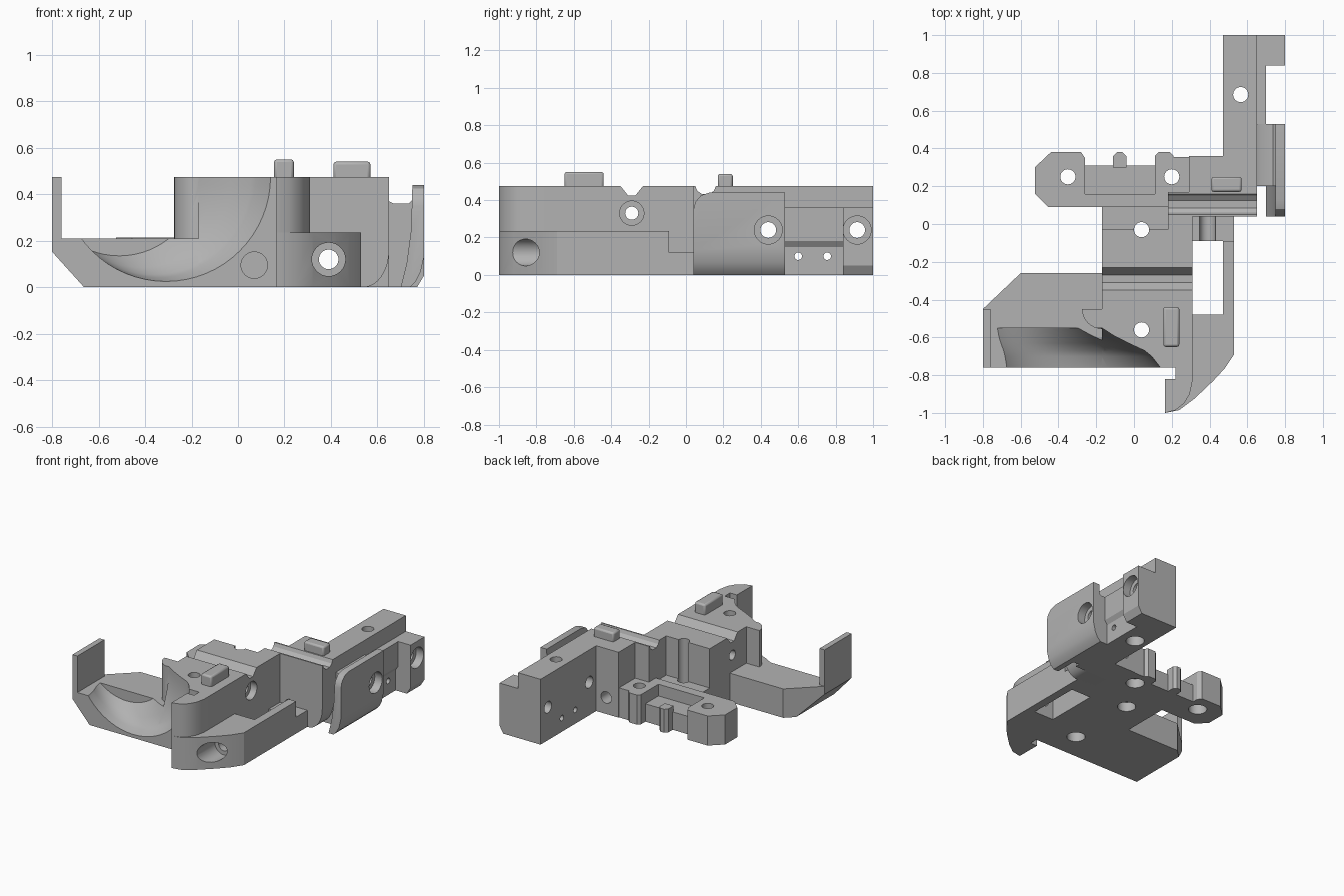
import bpy, bmesh, math
from mathutils import Vector

if "Cube" in bpy.data.objects:
    bpy.data.objects.remove(bpy.data.objects["Cube"])

grey = bpy.data.materials.new("plain_grey")
grey.use_nodes = True
grey.diffuse_color = (0.45, 0.45, 0.45, 1)
grey.node_tree.nodes["Principled BSDF"].inputs["Base Color"].default_value = (0.45, 0.45, 0.45, 1)
parts, cutters = [], []


def place(axis, a, b, t):
    return {"x": (t, a, b), "y": (a, t, b), "z": (a, b, t)}[axis]


def loft(name, rings, group):
    """Closed solid through rings that share one point count."""
    bm = bmesh.new()
    rows = [[bm.verts.new(p) for p in ring] for ring in rings]
    n = len(rows[0])
    for low, high in zip(rows, rows[1:]):
        for i in range(n):
            j = (i + 1) % n
            bm.faces.new((low[i], low[j], high[j], high[i]))
    bm.faces.new(rows[0])
    bm.faces.new(rows[-1])
    bmesh.ops.recalc_face_normals(bm, faces=bm.faces)
    mesh = bpy.data.meshes.new(name)
    bm.to_mesh(mesh)
    bm.free()
    mesh.materials.append(grey)
    ob = bpy.data.objects.new(name, mesh)
    bpy.context.collection.objects.link(ob)
    group.append(ob)
    return ob


def prism(name, axis, pts, lo, hi, group=parts):
    return loft(name, [[place(axis, a, b, t) for a, b in pts] for t in (lo, hi)], group)


def box(name, x0, x1, y0, y1, z0, z1):
    return prism(name, "z", [(x0, y0), (x1, y0), (x1, y1), (x0, y1)], z0, z1)


def circle(a, b, r, n=32):
    return [(a + r * math.cos(math.tau * i / n), b + r * math.sin(math.tau * i / n)) for i in range(n)]


def drill(axis, a, b, r, lo, hi):
    prism("drill", axis, circle(a, b, r), lo, hi, cutters)


def bounds(ob):
    return [(min(c), max(c)) for c in zip(*[v.co for v in ob.data.vertices])]


def touching(a, b):
    return all(p[0] < q[1] and q[0] < p[1] for p, q in zip(bounds(a), bounds(b)))


def cut(ob, tools):
    tools = [t for t in tools if touching(ob, t)]
    for t in tools:
        mod = ob.modifiers.new("cut", "BOOLEAN")
        mod.operation, mod.solver, mod.object = "DIFFERENCE", "EXACT", t
    if tools:
        bpy.context.view_layer.update()
        done = bpy.data.meshes.new_from_object(ob.evaluated_get(bpy.context.evaluated_depsgraph_get()))
        ob.modifiers.clear()
        ob.data = done


# Central body with a V groove across its top
body = prism("main_body", "x", [(-.76, 0), (-.03, 0), (-.03, .475), (-.23, .475), (-.27, .425),
                                (-.31, .425), (-.35, .475), (-.76, .475)], -.17, .31)
box("body_link", .18, .31, -.04, .05, 0, .475)
box("rear_bridge", -.17, .2, -.04, .1, 0, .19)
corner = [(-.16, -.45)] + [(-.17 - .105 * math.sin(t * math.pi / 16), -.45 - .105 * math.cos(t * math.pi / 16))
                           for t in range(9)]
round_corner = prism("body_round_corner", "z", corner, .1, .475)

# Low wing with its upright end wall
wing = prism("wing", "z", [(-.8, -.76), (-.15, -.76), (-.15, -.26), (-.6, -.26), (-.8, -.45)], 0, .21)
wing_chamfer = prism("wing_chamfer", "y", [(-.82, -.03), (-.635, -.03), (-.82, .175)], -1, 0, [])
cut(wing, [wing_chamfer])

# Tapering scoop through wing and body
scoop_rings = []
for y, t in ((-.78, 0), (-.76, 0), (-.70, .15), (-.67, .27), (-.63, .55), (-.59, .8), (-.55, 1)):
    scoop_rings.append([(a, y, b) for a, b in circle(-.31 - .2 * t, .475, .45 - .11 * t, 64)])
scoop = loft("scoop", scoop_rings, [])
for ob in (body, round_corner, wing):
    cut(ob, [scoop])
prism("wing_end_wall", "z", [(-.8, -.76), (-.76, -.76), (-.76, -.45), (-.8, -.45)], .152, .475)

# Front nose and side step
prism("front_nose", "z", [(.165, -1), (.22, -.985), (.265, -.95), (.295, -.9), (.31, -.83), (.31, -.75),
                          (.22, -.75), (.22, -.82), (.165, -.82)], 0, .475)
prism("side_step", "z", [(.165, -1), (.24, -.985), (.32, -.925), (.42, -.83), (.48, -.765), (.53, -.69),
                         (.53, -.48), (.3, -.48), (.3, -.82), (.165, -.82)], 0, .235)
box("side_rail", .47, .53, -.49, -.09, 0, .235)
box("rail_foot", .3, .53, -.09, .05, 0, .12)

# Cross wall with a rounded groove on top
wall = prism("cross_wall", "x", [(.04, 0), (.17, 0), (.17, .475), (.16, .475), (.15, .45), (.125, .432),
                                 (.085, .432), (.06, .45), (.05, .475), (.04, .475)], .18, .65)
arc = [(.54 + .11 * math.sin(t * math.pi / 16), .16 - .16 * math.cos(t * math.pi / 16)) for t in range(9)]
wall_round = prism("wall_round", "y", [(.54, -.03), (.68, -.03), (.68, .16)] + arc[::-1], 0, .165, [])
cut(wall, [wall_round])
prism("rear_arm", "z", [(.29, .165), (.65, .165), (.65, 1), (.47, 1), (.47, .36), (.29, .36)], 0, .475)

# Outer plate, pocket and end block on the arm
flank = [(.74, 0), (.765, .025), (.785, .065), (.8, .13)]
plate = prism("hook_plate", "y", [(.70, 0)] + flank + [(.8, .44), (.75, .44), (.745, .25), (.725, .1)], .04, .53)
plate_round = prism("plate_round", "x", [(.03, .33), (.04, .35), (.05, .39), (.08, .425), (.13, .441),
                                         (.13, .47), (.03, .47)], .6, .9, [])
cut(plate, [plate_round])
prism("plate_mount", "y", [(.64, 0)] + flank + [(.8, .35), (.75, .375), (.735, .36), (.67, .36), (.64, .375)], .2, .53)
prism("pocket_floor", "y", [(.64, 0), (.68, 0), (.68, .15), (.70, .18), (.70, .36), (.64, .36)], .52, .85)
prism("arm_end_block", "y", [(.64, 0), (.77, 0), (.8, .05), (.8, .36), (.64, .36)], .84, 1)

# Low bracket reaching out behind the wing
prism("bracket_end", "z", [(-.525, .16), (-.455, .09), (-.26, .09), (-.26, .35), (-.28, .38), (-.44, .38),
                           (-.525, .3)], 0, .215)
box("bracket_rib", -.27, .2, .09, .16, 0, .215)
box("bracket_bar", -.27, .12, .155, .31, 0, .13)
box("bracket_root", .2, .3, .16, .355, 0, .215)
for name, x0, x1, y0, top in (("bracket_tab", -.11, -.04, .3, .17), ("bracket_boss", .11, .21, .155, .215)):
    prism(name, "z", [(x0, y0), (x1, y0), (x1, .36), (x1 - .02, .38), (x0 + .02, .38), (x0, .36)], 0, top)

# Locating keys on top
for name, dims in (("front_key", (.155, .24, -.65, -.44, .46, .55)), ("rear_key", (.41, .57, .17, .25, .46, .54))):
    key = box(name, *dims)
    bevel = key.modifiers.new("soft_edges", "BEVEL")
    bevel.width, bevel.segments = .012, 2

# Vertical screw holes, counterbored from below
for x, y in ((.04, -.56), (.04, -.03), (-.35, .25), (.2, .25), (.565, .685)):
    drill("z", x, y, .04, -.1, .6)
    drill("z", x, y, .062, -.1, .07)

# Cross holes through the arm and body
for y in (.44, .915):
    drill("x", y, .24, .042, .4, .9)
    drill("x", y, .24, .075, .74, .9)
for y in (.6, .755):
    drill("x", y, .1, .02, .4, .9)
drill("x", -.29, .33, .035, -.3, .4)
drill("x", -.29, .33, .065, .26, .4)

# Lengthwise hole through the step and wall, and a shallow front recess
drill("y", .39, .12, .042, -1.1, .5)
drill("y", .39, .12, .072, -1.1, -.72)
drill("y", .07, .095, .057, -.9, -.745)

for ob in parts:
    cut(ob, cutters)
for helper in cutters + [scoop, wing_chamfer, wall_round, plate_round]:
    bpy.data.objects.remove(helper)

# Smooth the curved faces, keep the edges crisp
bpy.ops.object.select_all(action="DESELECT")
for ob in parts:
    ob.select_set(True)
bpy.context.view_layer.objects.active = parts[0]
bpy.ops.object.shade_smooth_by_angle(angle=math.radians(30))
